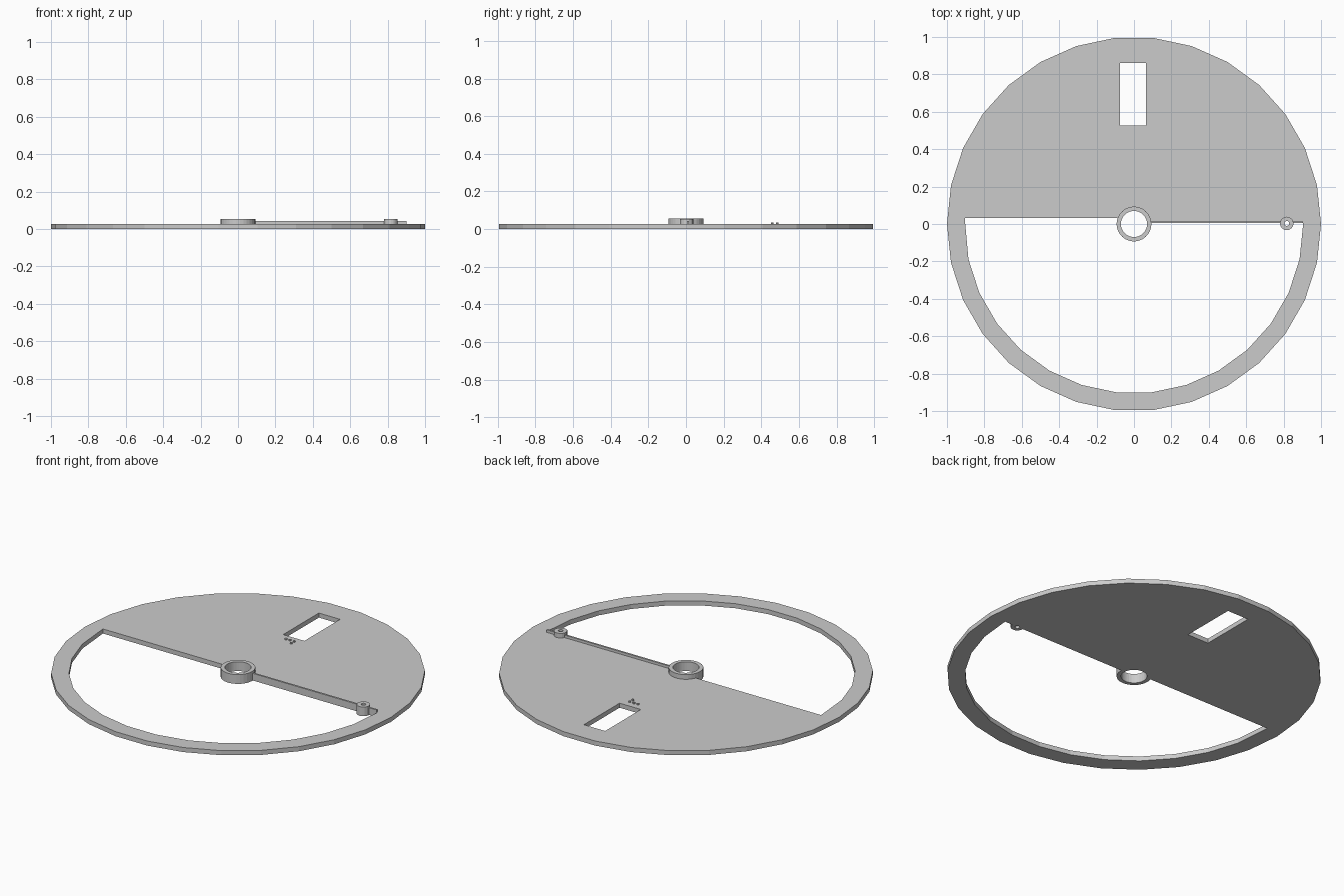
import bpy, bmesh
from math import sin, cos, radians, tau

cube = bpy.data.objects.get("Cube")
if cube:
    bpy.data.objects.remove(cube, do_unlink=True)

grey = bpy.data.materials.new("plain grey")
grey.use_nodes = True
grey.diffuse_color = (0.6, 0.6, 0.6, 1)
grey.node_tree.nodes["Principled BSDF"].inputs["Base Color"].default_value = (0.6, 0.6, 0.6, 1)

PLATE = 0.027   # plate thickness
OUTER, INNER = 1.0, 0.905
SIDES = 30


def circle(r, n, x=0, y=0):
    return [(x + r * cos(tau * i / n), y + r * sin(tau * i / n)) for i in range(n)]


def box(x0, x1, y0, y1):
    return [(x0, y0), (x1, y0), (x1, y1), (x0, y1)]


def prism(name, outline, z0, z1):
    """Extrude a counter-clockwise outline from z0 to z1."""
    bm = bmesh.new()
    face = bm.faces.new([bm.verts.new((x, y, z0)) for x, y in outline])
    top = bmesh.ops.extrude_face_region(bm, geom=[face])["geom"]
    bmesh.ops.translate(bm, vec=(0, 0, z1 - z0),
                        verts=[v for v in top if isinstance(v, bmesh.types.BMVert)])
    bmesh.ops.recalc_face_normals(bm, faces=bm.faces)
    mesh = bpy.data.meshes.new(name)
    bm.to_mesh(mesh)
    bm.free()
    mesh.materials.append(grey)
    obj = bpy.data.objects.new(name, mesh)
    bpy.context.collection.objects.link(obj)
    return obj


def cut(obj, outline):
    """Cut an outline right through an object."""
    cutter = prism("cutter", outline, -0.1, 0.2)
    cutter.hide_render = True
    mod = obj.modifiers.new("cut", "BOOLEAN")
    mod.operation, mod.solver, mod.object = "DIFFERENCE", "EXACT", cutter
    bpy.context.view_layer.objects.active = obj
    bpy.ops.object.modifier_apply(modifier=mod.name)
    bpy.data.objects.remove(cutter, do_unlink=True)


def tube(name, r, hole, n, x, y, z1):
    obj = prism(name, circle(r, n, x, y), 0, z1)
    cut(obj, circle(hole, n, x, y))
    return obj


# Disc with an open front half, its edge stepping behind the hub
disc = prism("disc_plate", circle(OUTER, SIDES), 0, PLATE)
arc = [(INNER * cos(a), INNER * sin(a))
       for a in (radians(180 + 12 * i) for i in range(1, SIDES // 2))]
cut(disc, [(-INNER, 0.032)] + arc + [(INNER, 0.005), (0, 0.005), (0, 0.032)])
cut(disc, box(-0.074, 0.065, 0.527, 0.86))
cut(disc, circle(0.08, 30))

# Hub, screw post and the rib that joins them
tube("hub_ring", 0.093, 0.07, 30, 0, 0, 0.055)
POST_X, POST_Y = 0.817, 0.003
tube("screw_post", 0.036, 0.013, 16, POST_X, POST_Y, 0.054)
cut(disc, circle(0.02, 16, POST_X, POST_Y))
rib = prism("edge_rib", box(0.085, 0.9, 0.005, 0.016), 0, 0.042)
cut(rib, circle(0.02, 16, POST_X, POST_Y))

# Small pins below the window
for i, (x, y) in enumerate([(-0.026, 0.485), (0, 0.485), (0.027, 0.485), (0.027, 0.458)]):
    prism(f"pin_{i + 1}", circle(0.007, 10, x, y), 0.01, 0.034)
